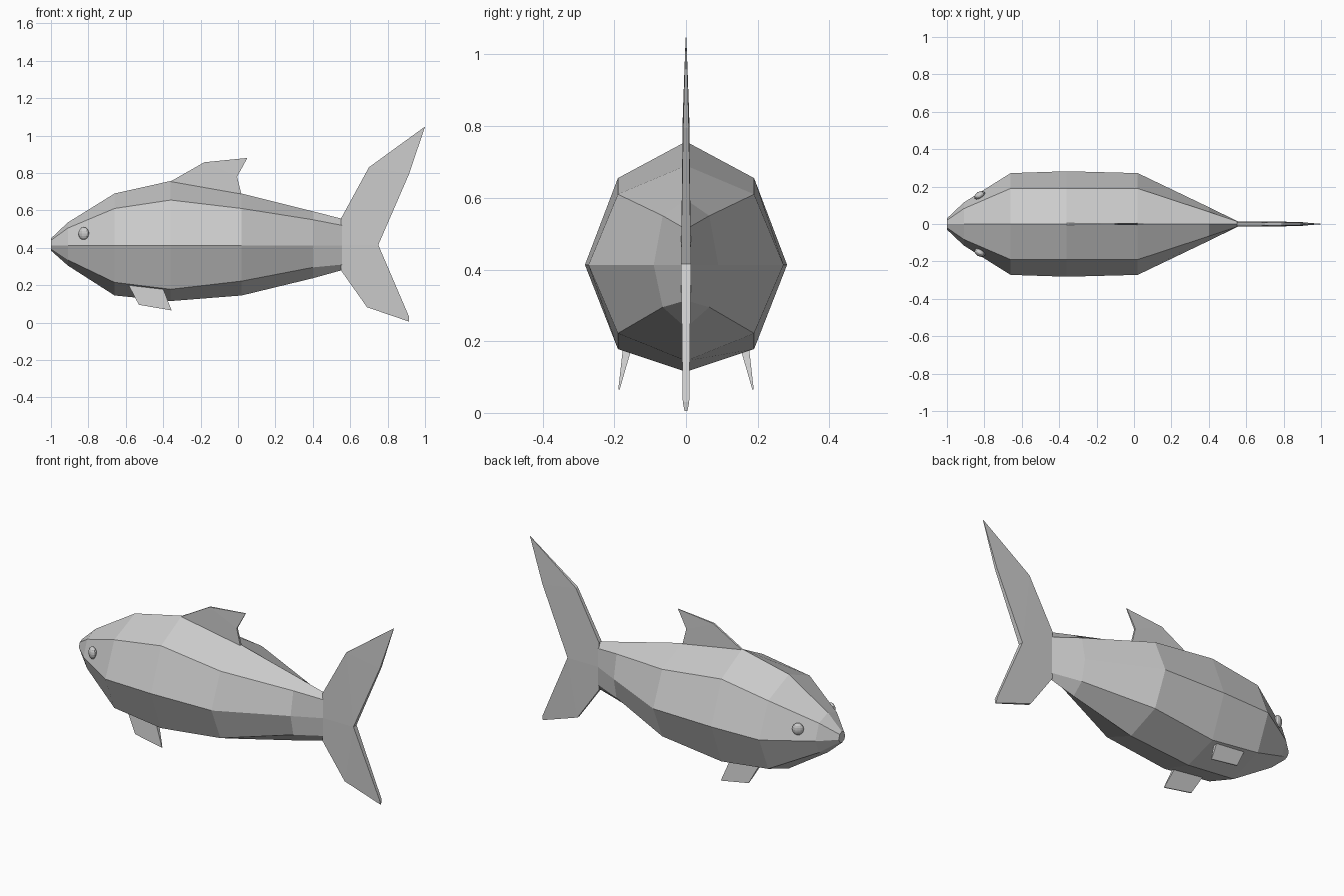
import bpy, bmesh, math
from mathutils import Matrix

if "Cube" in bpy.data.objects:
    bpy.data.objects.remove(bpy.data.objects["Cube"])


def make_object(name, bm):
    bmesh.ops.recalc_face_normals(bm, faces=bm.faces)
    mesh = bpy.data.meshes.new(name)
    bm.to_mesh(mesh)
    bm.free()
    obj = bpy.data.objects.new(name, mesh)
    bpy.context.collection.objects.link(obj)
    return obj


def flat_fin(name, points, panels):
    """Thin fin: points are (x, z, half thickness), panels index the points."""
    bm = bmesh.new()
    left = [bm.verts.new((x, -t, z)) for x, z, t in points]
    right = [bm.verts.new((x, t, z)) for x, z, t in points]
    edges = [(p[i], p[(i + 1) % len(p)]) for p in panels for i in range(len(p))]
    for p in panels:
        bm.faces.new([left[i] for i in p])
        bm.faces.new([right[i] for i in reversed(p)])
    for a, b in edges:
        if (b, a) not in edges:  # rim only
            bm.faces.new((left[b], left[a], right[a], right[b]))
    return make_object(name, bm)


# Body: eight-sided sections lofted along x
# x, top z, shoulder z, belly corner z, bottom z, shoulder width, middle width
sections = [
    (-1.00, 0.45, 0.44, 0.395, 0.385, 0.020, 0.030),
    (-0.91, 0.535, 0.505, 0.335, 0.305, 0.082, 0.115),
    (-0.66, 0.69, 0.61, 0.215, 0.145, 0.19, 0.272),
    (-0.36, 0.757, 0.655, 0.178, 0.115, 0.19, 0.282),
    (0.02, 0.69, 0.61, 0.222, 0.145, 0.19, 0.272),
    (0.40, 0.595, 0.55, 0.295, 0.237, 0.065, 0.09),
    (0.555, 0.555, 0.52, 0.31, 0.28, 0.013, 0.014),
]
bm = bmesh.new()
rings = []
for x, top, hi, lo, bot, w, m in sections:
    ring = [(0, top), (w, hi), (m, 0.413), (w, lo),
            (0, bot), (-w, lo), (-m, 0.413), (-w, hi)]
    rings.append([bm.verts.new((x, y, z)) for y, z in ring])
for a, b in zip(rings, rings[1:]):
    for i in range(8):
        j = (i + 1) % 8
        bm.faces.new((a[i], a[j], b[j], b[i]))
bm.faces.new(rings[0])
bm.faces.new(rings[-1][::-1])
make_object("body", bm)

# Tail fin
flat_fin("tail_fin", [
    (0.55, 0.555, 0.012), (0.70, 0.83, 0.009), (1.0, 1.048, 0.001),
    (0.915, 0.795, 0.008), (0.75, 0.415, 0.014), (0.915, 0.03, 0.009),
    (0.915, 0.005, 0.004), (0.69, 0.082, 0.009), (0.55, 0.28, 0.012),
    (0.55, 0.415, 0.014)],
    [(0, 1, 4, 9), (1, 3, 4), (1, 2, 3), (9, 4, 7, 8), (4, 5, 6, 7)])

# Dorsal fin
flat_fin("dorsal_fin", [
    (-0.36, 0.755, 0.006), (-0.18, 0.857, 0.005), (0.05, 0.88, 0.002),
    (-0.005, 0.78, 0.005), (0.02, 0.68, 0.006), (-0.2, 0.69, 0.006)],
    [(0, 1, 5), (1, 2, 3), (1, 3, 4, 5)])

# Paired belly fins and eyes
for side, label in ((-1, "left"), (1, "right")):
    fin = flat_fin(label + "_belly_fin", [
        (-0.585, 0.20, 0.012), (-0.53, 0.095, 0.003),
        (-0.355, 0.065, 0.002), (-0.40, 0.18, 0.012)], [(0, 1, 2, 3)])
    for v in fin.data.vertices:
        v.co.y += side * (0.20 - 0.2 * v.co.z)

    bm = bmesh.new()
    bmesh.ops.create_uvsphere(bm, u_segments=12, v_segments=8, radius=1)
    bm.transform(Matrix.Translation((-0.825, side * 0.153, 0.476))
                 @ Matrix.Rotation(side * math.radians(30), 4, 'Z')
                 @ Matrix.Diagonal((0.031, 0.02, 0.034, 1)))
    make_object(label + "_eye", bm)
